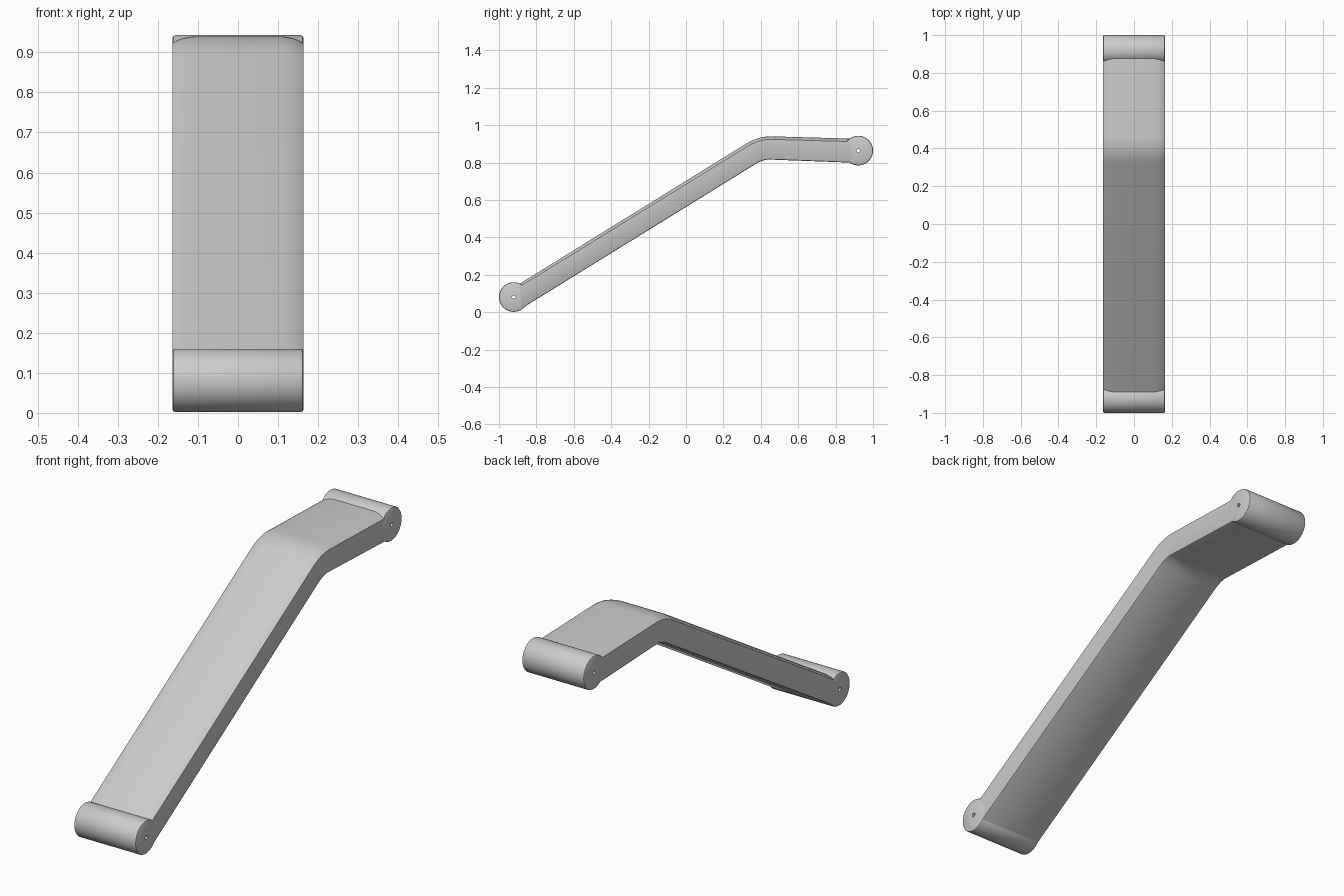
import bpy, bmesh, math
from mathutils import Vector

default = bpy.data.objects.get("Cube")
if default:
    bpy.data.objects.remove(default, do_unlink=True)

HALF_W = 0.163   # half width of the lever
R = 0.079        # end barrel radius
BORE = 0.009     # pin hole radius
FILLET = 0.006

grey = bpy.data.materials.new("light_grey")
grey.use_nodes = True
grey.diffuse_color = (0.6, 0.6, 0.6, 1)
grey.node_tree.nodes["Principled BSDF"].inputs["Base Color"].default_value = (0.6, 0.6, 0.6, 1)


def finish(bm, name):
    bmesh.ops.recalc_face_normals(bm, faces=bm.faces)
    mesh = bpy.data.meshes.new(name)
    bm.to_mesh(mesh)
    bm.free()
    obj = bpy.data.objects.new(name, mesh)
    bpy.context.collection.objects.link(obj)
    mesh.materials.append(grey)
    bpy.ops.object.select_all(action='DESELECT')
    obj.select_set(True)
    bpy.context.view_layer.objects.active = obj
    bpy.ops.object.shade_smooth_by_angle(angle=math.radians(35))
    return obj


def skin(bm, rings, closed):
    """Join consecutive vertex rings with quads."""
    n = len(rings[0])
    pairs = list(zip(rings, rings[1:]))
    if closed:
        pairs.append((rings[-1], rings[0]))
    for a, b in pairs:
        for i in range(n):
            j = (i + 1) % n
            bm.faces.new((a[i], a[j], b[j], b[i]))


def bend(a, b, c, steps=8):
    """Quadratic curve through a rounded corner."""
    a, b, c = Vector(a), Vector(b), Vector(c)
    return [a.lerp(b, i / steps).lerp(b.lerp(c, i / steps), i / steps)
            for i in range(steps + 1)]


def arm():
    # top and bottom edges of the side outline, as (y, z)
    top = [Vector((-0.89, 0.152))] + bend((0.32, 0.900), (0.388, 0.942), (0.46, 0.940)) + [Vector((0.885, 0.928))]
    low = [Vector((-0.88, 0.019))] + bend((0.37, 0.791), (0.413, 0.818), (0.45, 0.816)) + [Vector((0.885, 0.7995))]
    # half cross-section: x, and inset from the top or bottom edge
    half = [(HALF_W - FILLET, 0, False), (HALF_W - 0.002, 0.002, False), (HALF_W, FILLET, False),
            (HALF_W, 0.016, True), (0.15, 0.009, True), (0.135, 0.004, True), (0.11, 0, True)]
    section = half + [(-x, d, up) for x, d, up in reversed(half)]
    bm = bmesh.new()
    rings = []
    for t, b in zip(top, low):
        up_dir = (t - b).normalized()
        ring = []
        for x, d, up in section:
            p = t - up_dir * d if up else b + up_dir * d
            ring.append(bm.verts.new((x, p.x, p.y)))
        rings.append(ring)
    skin(bm, rings, False)
    bm.faces.new(rings[0])
    bm.faces.new(rings[-1])
    return finish(bm, "lever_arm")


def barrel(name, y, z, segments=64):
    # lathed sleeve with rounded rims and a through bore
    half = [(BORE, HALF_W), (R - FILLET, HALF_W), (R - 0.002, HALF_W - 0.002), (R, HALF_W - FILLET)]
    profile = half + [(r, -x) for r, x in reversed(half)]
    bm = bmesh.new()
    rings = []
    for i in range(segments):
        a = 2 * math.pi * i / segments
        rings.append([bm.verts.new((x, y + r * math.cos(a), z + r * math.sin(a))) for r, x in profile])
    skin(bm, rings, True)
    return finish(bm, name)


arm()
barrel("front_barrel", -0.921, 0.081)
barrel("rear_barrel", 0.921, 0.864)
